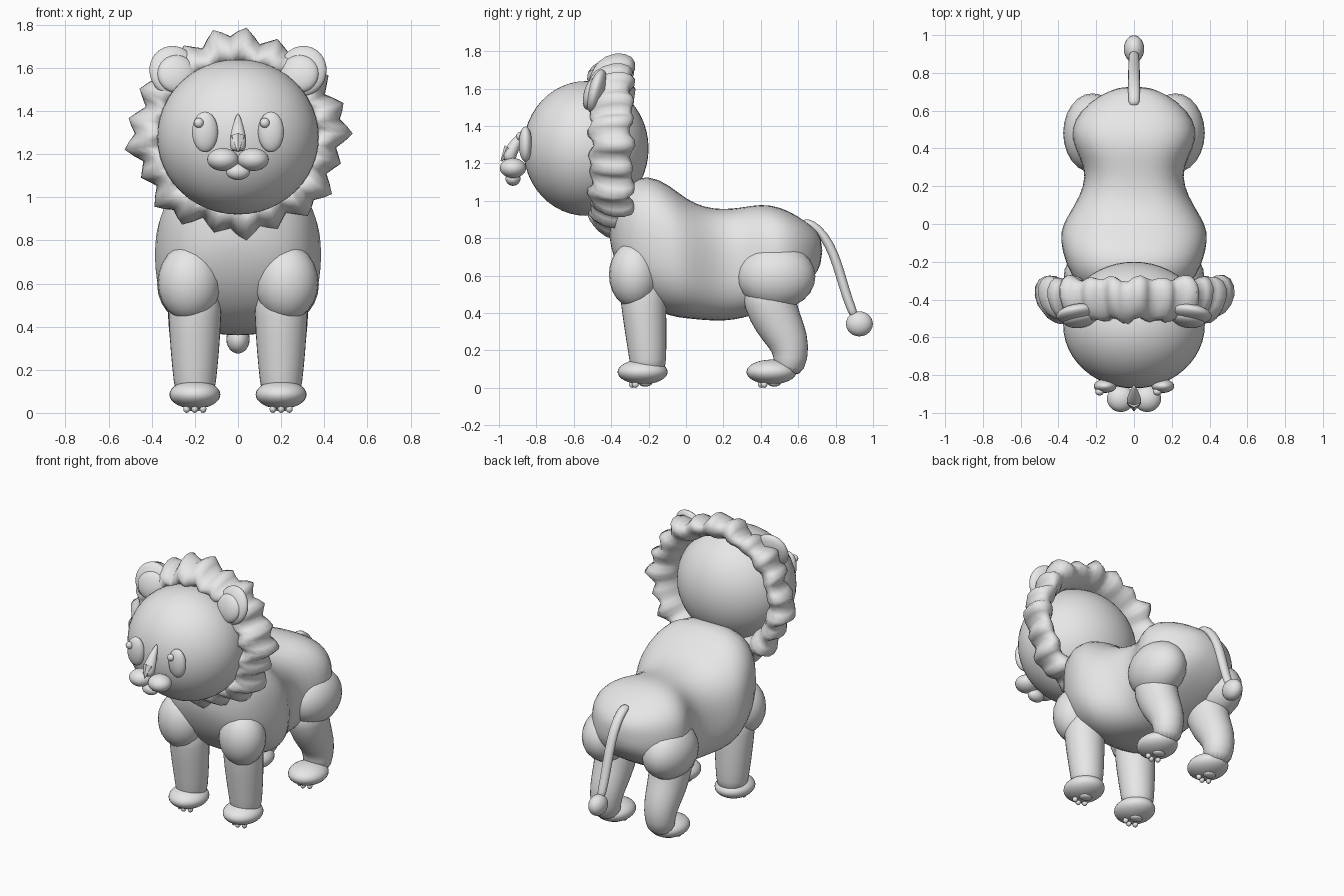
import bpy, bmesh, math
from mathutils import Vector

cube = bpy.data.objects.get("Cube")
if cube:
    bpy.data.objects.remove(cube, do_unlink=True)

grey = bpy.data.materials.new("light_grey")
grey.use_nodes = True
grey.diffuse_color = (0.8, 0.8, 0.8, 1)
grey.node_tree.nodes["Principled BSDF"].inputs["Base Color"].default_value = (0.8, 0.8, 0.8, 1)


def ball(name, pos, radii, tilt=(0, 0, 0), segs=32):
    """Smooth ellipsoid."""
    bpy.ops.mesh.primitive_uv_sphere_add(segments=segs, ring_count=segs // 2,
                                         radius=1, location=pos, rotation=tilt)
    ob = bpy.context.object
    ob.name = name
    ob.scale = radii
    ob.data.materials.append(grey)
    bpy.ops.object.shade_smooth()
    return ob


def loft(name, rings, closed=False, subdiv=1):
    """Skin a list of rings; closed joins the last ring to the first."""
    bm = bmesh.new()
    rows = [[bm.verts.new(p) for p in ring] for ring in rings]
    n = len(rows[0])
    pairs = list(zip(rows, rows[1:]))
    if closed:
        pairs.append((rows[-1], rows[0]))
    else:
        bm.faces.new(rows[0])
        bm.faces.new(rows[-1])
    for a, b in pairs:
        for i in range(n):
            j = (i + 1) % n
            bm.faces.new((a[i], a[j], b[j], b[i]))
    bmesh.ops.recalc_face_normals(bm, faces=bm.faces)
    for f in bm.faces:
        f.smooth = True
    mesh = bpy.data.meshes.new(name)
    bm.to_mesh(mesh)
    bm.free()
    mesh.materials.append(grey)
    ob = bpy.data.objects.new(name, mesh)
    bpy.context.collection.objects.link(ob)
    if subdiv:
        mod = ob.modifiers.new("smooth", 'SUBSURF')
        mod.levels = mod.render_levels = subdiv
    return ob


def angles(n):
    return [2 * math.pi * i / n for i in range(n)]


def tube(name, x, path, segs=16, subdiv=1):
    """Tube through (y, z, x radius, side radius) stations at a fixed x."""
    rings = []
    for i, (y, z, rx, r) in enumerate(path):
        a, b = path[max(i - 1, 0)], path[min(i + 1, len(path) - 1)]
        side = Vector((0, a[1] - b[1], b[0] - a[0])).normalized()
        rings.append([Vector((x + rx * math.cos(t), y, z)) + side * r * math.sin(t)
                      for t in angles(segs)])
    return loft(name, rings, subdiv=subdiv)


def rounded(v, power):
    return math.copysign(abs(v) ** power, v)


# Body: (y, bottom, top, half width) stations
stations = [(-0.41, 0.80, 0.90, 0.06), (-0.39, 0.70, 1.00, 0.18),
            (-0.33, 0.56, 1.09, 0.30), (-0.21, 0.43, 1.15, 0.365),
            (-0.08, 0.38, 1.08, 0.395), (0.0, 0.37, 1.01, 0.38),
            (0.1, 0.36, 0.965, 0.315), (0.2, 0.355, 0.955, 0.265),
            (0.3, 0.37, 0.965, 0.26), (0.4, 0.40, 0.985, 0.315),
            (0.5, 0.45, 0.97, 0.34), (0.6, 0.51, 0.92, 0.285),
            (0.68, 0.58, 0.86, 0.19), (0.73, 0.67, 0.80, 0.07)]
loft("body", [[(w * rounded(math.cos(t), 0.78), y,
                (lo + hi) / 2 + (hi - lo) / 2 * rounded(math.sin(t), 0.78))
               for t in angles(28)] for y, lo, hi, w in stations])

# Head
ball("head", (0, -0.535, 1.28), (0.375, 0.335, 0.36), segs=48)

# Mane: ruffled ring with a slanted oval section
rings = []
for t in angles(84):
    ruffle = 0.014 * math.cos(21 * t) + 0.009 * math.sin(8 * t + 1)
    wave = 0.012 * math.sin(21 * t + 1) + 0.008 * math.cos(13 * t)
    ring = []
    for s in angles(14):
        along, across = 0.118 * math.cos(s), 0.066 * math.sin(s)
        out = 0.40 + across * 0.95 + along * 0.3 + ruffle * (1 + math.sin(s))
        y = -0.40 + along * 0.95 - across * 0.3 + wave
        ring.append((1.04 * out * math.cos(t), y, 1.295 + 0.98 * out * math.sin(t)))
    rings.append(ring)
loft("mane", rings, closed=True, subdiv=0)

# Paired parts
for side, s in (("left", 1), ("right", -1)):
    # Ears
    ball(side + "_ear", (s * 0.30, -0.475, 1.585), (0.112, 0.045, 0.12), (-0.25, 0, -s * 0.15))
    ball(side + "_inner_ear", (s * 0.285, -0.505, 1.572), (0.09, 0.04, 0.09), (-0.25, 0, -s * 0.15))

    # Eyes, both looking the same way
    ball(side + "_eye", (s * 0.153, -0.858, 1.303), (0.06, 0.036, 0.094))
    ball(side + "_pupil", (s * 0.153 - 0.029, -0.888, 1.345), (0.023, 0.02, 0.023), segs=16)

    # Muzzle
    ball(side + "_muzzle", (s * 0.07, -0.925, 1.175), (0.073, 0.07, 0.053))

    # Front leg
    ball(side + "_shoulder", (s * 0.225, -0.275, 0.605), (0.147, 0.137, 0.178), segs=24)
    tube(side + "_front_leg", s * 0.2,
         [(-0.24, 0.62, 0.125, 0.125), (-0.228, 0.46, 0.127, 0.125),
          (-0.213, 0.28, 0.115, 0.112), (-0.203, 0.14, 0.10, 0.10),
          (-0.203, 0.07, 0.09, 0.09)])

    # Hind leg
    ball(side + "_haunch", (s * 0.22, 0.482, 0.595), (0.155, 0.21, 0.175), segs=24)
    tube(side + "_hind_leg", s * 0.2,
         [(0.43, 0.58, 0.13, 0.14), (0.445, 0.46, 0.13, 0.145),
          (0.49, 0.35, 0.12, 0.13), (0.55, 0.25, 0.108, 0.112),
          (0.565, 0.16, 0.095, 0.095), (0.535, 0.07, 0.085, 0.075)])

    # Paws with pads underneath
    for end, y in (("front", -0.232), ("hind", 0.457)):
        ball(f"{side}_{end}_paw", (s * 0.2, y, 0.085), (0.118, 0.134, 0.066))
        ball(f"{side}_{end}_pad", (s * 0.2, y + 0.015, 0.022), (0.04, 0.034, 0.015), segs=16)
        for k in (-1, 0, 1):
            ball(f"{side}_{end}_toe_pad", (s * 0.2 + k * 0.038, y - 0.055 + abs(k) * 0.016, 0.018),
                 (0.016, 0.018, 0.018), segs=12)

# Nose bridge, nose tip and chin
tube("nose_bridge", 0, [(-0.855, 1.39, 0.004, 0.004), (-0.885, 1.345, 0.022, 0.022),
                        (-0.925, 1.285, 0.038, 0.035), (-0.945, 1.24, 0.04, 0.038),
                        (-0.945, 1.21, 0.03, 0.03)])
bpy.ops.mesh.primitive_cone_add(vertices=6, radius1=0.034, radius2=0.004, depth=0.08,
                                location=(0, -0.965, 1.245), rotation=(math.radians(145), 0, 0))
nose = bpy.context.object
nose.name = "nose_tip"
nose.data.materials.append(grey)
ball("chin", (0, -0.925, 1.118), (0.055, 0.04, 0.038), segs=24)

# Tail and its tuft
tube("tail", 0, [(0.62, 0.885, 0.03, 0.022), (0.67, 0.88, 0.032, 0.024),
                 (0.735, 0.82, 0.032, 0.026), (0.79, 0.72, 0.032, 0.027),
                 (0.83, 0.59, 0.032, 0.027), (0.865, 0.47, 0.03, 0.026),
                 (0.91, 0.36, 0.028, 0.025)], segs=12)
ball("tail_tuft", (0.0, 0.927, 0.342), (0.054, 0.072, 0.067), segs=24)
